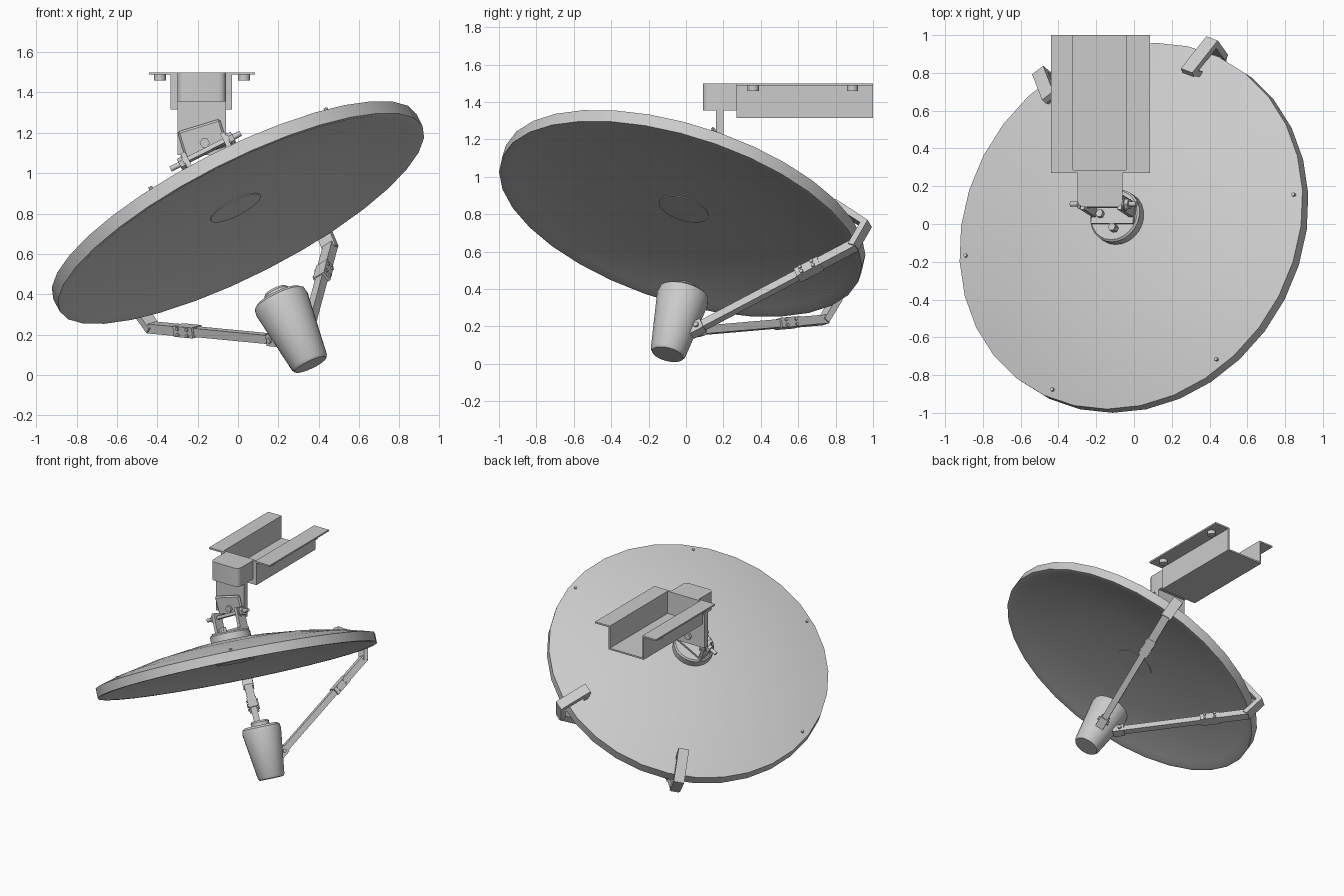
import bpy, bmesh, math
from mathutils import Matrix, Vector

old = bpy.data.objects.get("Cube")
if old:
    bpy.data.objects.remove(old, do_unlink=True)

grey = bpy.data.materials.new("light_grey")
grey.use_nodes = True
colour = (0.6, 0.6, 0.6, 1)
grey.diffuse_color = colour
grey.node_tree.nodes["Principled BSDF"].inputs["Base Color"].default_value = colour


def finish(name, bm, matrix=None, smooth=False):
    bmesh.ops.recalc_face_normals(bm, faces=bm.faces[:])
    mesh = bpy.data.meshes.new(name)
    bm.to_mesh(mesh)
    bm.free()
    mesh.materials.append(grey)
    ob = bpy.data.objects.new(name, mesh)
    bpy.context.collection.objects.link(ob)
    if matrix:
        ob.matrix_world = matrix
    if smooth:
        bpy.ops.object.select_all(action='DESELECT')
        ob.select_set(True)
        bpy.context.view_layer.objects.active = ob
        bpy.ops.object.shade_smooth_by_angle(angle=math.radians(35))
    return ob


def box(name, lo, hi, matrix=None):
    bm = bmesh.new()
    bmesh.ops.create_cube(bm, size=1)
    for v in bm.verts:
        v.co = Vector([a + (c + 0.5) * (b - a) for a, b, c in zip(lo, hi, v.co)])
    return finish(name, bm, matrix)


def frame(origin, z_axis, x_hint):
    z = Vector(z_axis).normalized()
    x = Vector(x_hint)
    x = (x - z * x.dot(z)).normalized()
    m = Matrix((x, z.cross(x), z)).transposed().to_4x4()
    m.translation = origin
    return m


def beam(name, p, q, width, thick, side, extra=0.0):
    # Rectangular bar from p to q, its width lying along side
    length = (q - p).length
    return box(name, (-width / 2, -thick / 2, -extra),
               (width / 2, thick / 2, length + extra), frame(p, q - p, side))


def lathe(name, profile, sides, matrix, smooth=True):
    bm = bmesh.new()
    verts = [bm.verts.new((r, 0, h)) for r, h in profile]
    edges = [bm.edges.new(pair) for pair in zip(verts, verts[1:])]
    bmesh.ops.spin(bm, geom=verts + edges, cent=(0, 0, 0), axis=(0, 0, 1),
                   angle=math.tau, steps=sides)
    bmesh.ops.remove_doubles(bm, verts=bm.verts[:], dist=0.0005)
    return finish(name, bm, matrix, smooth)


def rod(name, p, q, radius, sides=12):
    p, q = Vector(p), Vector(q)
    n = (q - p).length
    hint = (1, 0, 0) if abs((q - p).normalized().x) < 0.9 else (0, 1, 0)
    return lathe(name, [(0, 0), (radius, 0), (radius, n), (0, n)], sides,
                 frame(p, q - p, hint), sides > 8)


# Tilted reflector: local z points out of its back
dish = frame((0.015, -0.03, 0.775), (-0.436, 0.28, 0.855), (0.891, 0, 0.454))
lathe("reflector", [(0, .07), (.5, .048), (.94, .012), (.985, 0), (1.01, 0),
                    (1.01, .07), (.85, .115), (.6, .167), (.3, .207), (0, .22)],
      32, dish)
lathe("hub", [(0, .06), (.138, .06), (.138, .1), (.145, .1), (.145, .265),
              (.135, .275), (0, .275)], 24, dish)


def on_dish(x, y, z):
    return dish @ Vector((x, y, z))


# Rim bolts
for i in range(4):
    a = math.radians(10 - 60 * i)
    x, y = .965 * math.cos(a), .965 * math.sin(a)
    rod("rim_bolt", on_dish(x, y, .07), on_dish(x, y, .094), .01, 8)

# Feed horn under the reflector
top = Vector((0.185, 0.0, 0.42))
axis = Vector((0.362, -0.1, 0.045)) - top
lathe("feed_horn", [(0, 0), (.055, 0), (.066, .012), (.066, .035), (.115, .035),
                    (.135, .05), (.14, .08), (.096, .405), (.086, .42), (0, .42)],
      24, frame(top, axis, (1, 0, 0)))

# Two support arms with rim straps, splice joints and feed mounts
ends = {"left": (71.5, Vector((.335, .04, .18))), "right": (128, Vector((.2, .04, .175)))}
for label, (angle, end) in ends.items():
    a = math.radians(angle)
    out = dish.to_3x3() @ Vector((math.cos(a), math.sin(a), 0))
    side = dish.to_3x3() @ Vector((-math.sin(a), math.cos(a), 0))
    up = dish.to_3x3() @ Vector((0, 0, 1))
    foot, back, corner, low = [dish.translation + out * r + up * h for r, h in
                               ((.885, .1), (.868, .175), (1.065, .08), (1.035, -.055))]
    beam(label + "_strap_foot", foot, back, .075, .03, side)
    beam(label + "_strap_back", back, corner, .075, .035, side, .012)
    beam(label + "_strap_edge", corner, low, .075, .035, side, .012)
    joint = low.lerp(end, .28)
    run = (end - low).normalized()
    beam(label + "_upper_arm", low, joint, .058, .048, side, .01)
    beam(label + "_lower_arm", joint, end, .044, .044, side, .01)
    beam(label + "_splice", joint - run * .07, joint + run * .07, .068, .054, side)
    across = (side - run * side.dot(run)).normalized()
    normal = run.cross(across)
    for s in (-1, 1):
        for t in (-.035, .035):
            for w in (-.015, .015):
                c = joint + run * t + normal * w
                rod("splice_bolt", c + across * s * .03, c + across * s * .042, .01, 8)
    beam(label + "_feed_mount", end - run * .06, end + run * .02, .06, .06, side)
    rod(label + "_feed_bolt", end - run * .03 - across * .042,
        end - run * .03 + across * .042, .014, 8)

# Tilting clevis on the hub
box("clevis_base", (-.125, -.05, .272), (.125, .07, .292), dish)
for s in (-1, 1):
    x = s * .11
    box("clevis_lug", (x - .012, -.015, .28), (x + .012, .065, .435), dish)
    rod("pivot_nut", on_dish(s * .122, .025, .4), on_dish(s * .15, .025, .4), .03, 6)
    rod("pivot_washer", on_dish(s * .12, .025, .4), on_dish(s * .128, .025, .4), .036)
rod("pivot_bolt", on_dish(-.2, .025, .4), on_dish(.19, .025, .4), .014)
box("pivot_strip", (-.11, .005, .39), (.11, .045, .412), dish)
for x, y in ((-.07, .0), (.015, -.075)):
    rod("base_bolt", on_dish(x, y, .27), on_dish(x, y, .315), .022, 6)

# Roll plate and its bolt in front of the post
roll = Matrix.Translation((-.175, .145, 1.17)) @ Matrix.Rotation(math.radians(-17), 4, 'Y')
plate = box("roll_plate", (-.11, -.012, -.07), (.11, .012, .07), roll)
plate.modifiers.new("round", 'BEVEL').width = .01
rod("roll_bolt", (-.165, .115, 1.15), (-.165, .22, 1.15), .025, 6)

# Hanging post and the block above it
box("post", (-.3, .16, 1.09), (-.06, .2, 1.37))
bm = bmesh.new()
bmesh.ops.create_cube(bm, size=1)
for v in bm.verts:
    v.co = Vector((-.18 + v.co.x * .24, .18 + v.co.y * .18, 1.428 + v.co.z * .144))
corners = [e for e in bm.edges if all(v.co.y < .15 for v in e.verts)
           and abs(e.verts[0].co.z - e.verts[1].co.z) > .1]
bmesh.ops.bevel(bm, geom=corners, offset=.035, segments=4, profile=.5, affect='EDGES')
finish("post_block", bm, smooth=True)

# Ceiling channel with flanges and bolts
box("channel_floor", (-.335, .27, 1.315), (-.03, 1, 1.327))
box("channel_front_wall", (-.335, .27, 1.315), (-.03, .287, 1.5))
for x in (-.335, -.042):
    box("channel_side_wall", (x, .27, 1.315), (x + .012, 1, 1.5))
for lo, hi, x in ((-.44, -.323, -.387), (-.042, .085, .03)):
    box("channel_flange", (lo, .27, 1.488), (hi, 1, 1.5))
    for y in (.36, .89):
        rod("flange_bolt", (x, y, 1.46), (x, y, 1.489), .03)
